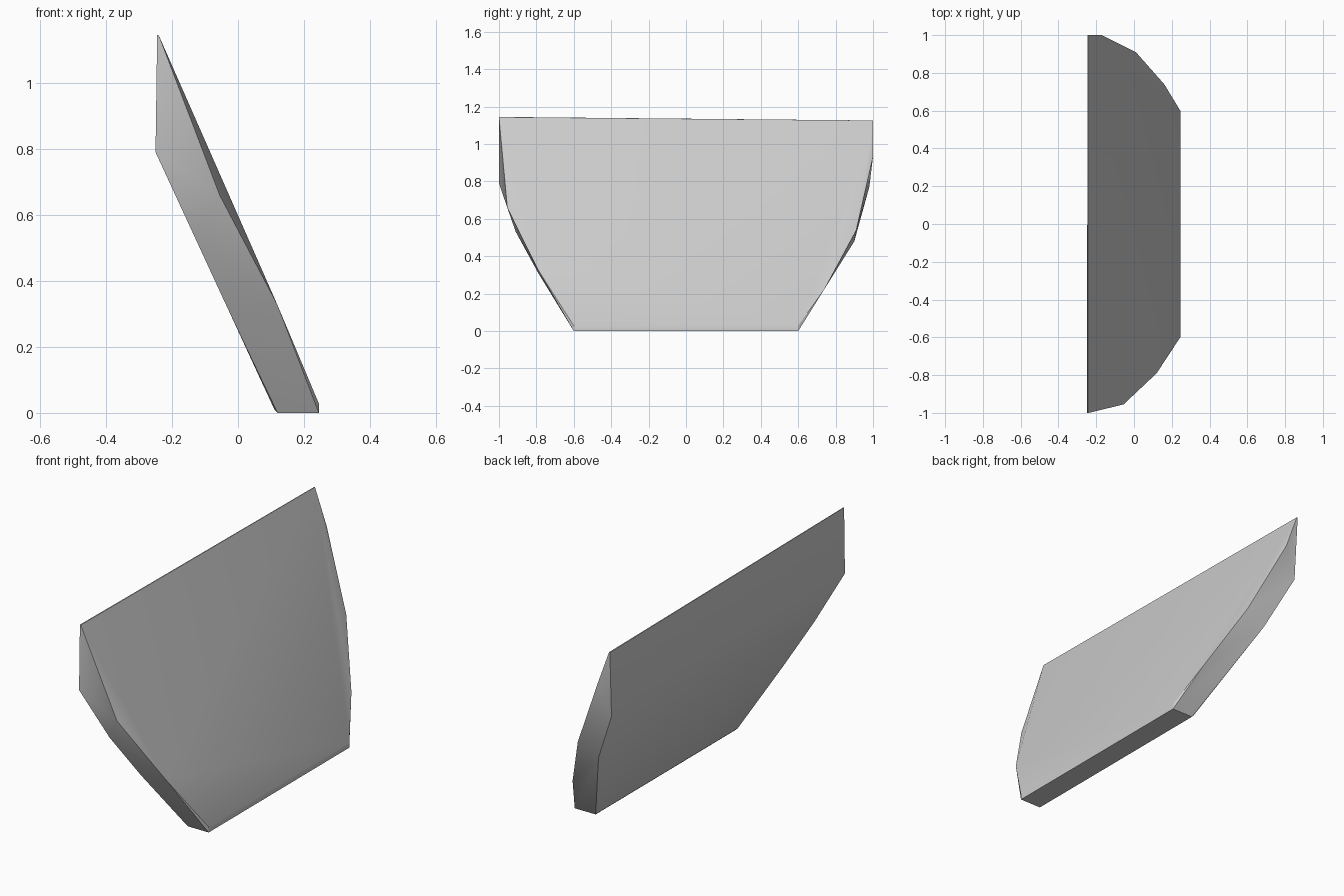
import bpy
import bmesh
import math

default_cube = bpy.data.objects.get("Cube")
if default_cube:
    bpy.data.objects.remove(default_cube, do_unlink=True)


def flat_material(name, colour):
    material = bpy.data.materials.new(name)
    material.use_nodes = True
    material.diffuse_color = colour
    shader = material.node_tree.nodes["Principled BSDF"]
    shader.inputs["Base Color"].default_value = colour
    shader.inputs["Roughness"].default_value = 0.6
    return material


def outer_height(x):
    """Height of the sloping outer face at a given x."""
    return 0.592 - 2.3 * x


def inner_x(z):
    """Position of the sloping inner face at a given height."""
    return 0.115 - 0.462 * z


# Outer face outline: (x, y, offset below the slope)
outer_outline = [
    (-0.24, -1, 0), (-0.055, -0.955, -0.06), (0.12, -0.79, 0.01),
    (0.245, -0.6, 0), (0.245, 0.6, 0), (0.16, 0.74, 0),
    (0.01, 0.91, -0.03), (-0.17, 1, -0.05), (-0.24, 1, -0.018),
]

# Inner face outline: (y, z)
inner_outline = [
    (-1, 0.79), (-0.91, 0.53), (-0.79, 0.31), (-0.6, 0.01),
    (0.6, 0.01), (0.9, 0.48), (0.98, 0.77),
]

points = [(x, y, outer_height(x) + drop) for x, y, drop in outer_outline]
points += [(inner_x(z), y, z) for y, z in inner_outline]

# Upright back strip, and narrow foot resting on the ground
points += [(-0.245, -1, 1.145), (-0.245, 1, 1.125)]
for y in (-0.6, 0.6):
    points += [(0.12, y, 0), (0.245, y, 0)]

# Wrap the two outlines into one solid slanted panel
bm = bmesh.new()
for point in points:
    bm.verts.new(point)
hull = bmesh.ops.convex_hull(bm, input=bm.verts[:])
unused = {item for item in hull["geom_interior"] + hull["geom_unused"]
          if isinstance(item, bmesh.types.BMVert)}
bmesh.ops.delete(bm, geom=list(unused), context="VERTS")
bmesh.ops.dissolve_limit(bm, angle_limit=math.radians(1),
                         verts=bm.verts[:], edges=bm.edges[:])
bmesh.ops.recalc_face_normals(bm, faces=bm.faces[:])

mesh = bpy.data.meshes.new("slanted_panel")
bm.to_mesh(mesh)
bm.free()
mesh.materials.append(flat_material("light grey", (0.6, 0.6, 0.6, 1)))

panel = bpy.data.objects.new("slanted_panel", mesh)
bpy.context.collection.objects.link(panel)

# Soft shading over shallow bends, crisp outline edges
bpy.ops.object.select_all(action="DESELECT")
panel.select_set(True)
bpy.context.view_layer.objects.active = panel
bpy.ops.object.shade_smooth_by_angle(angle=math.radians(30))
